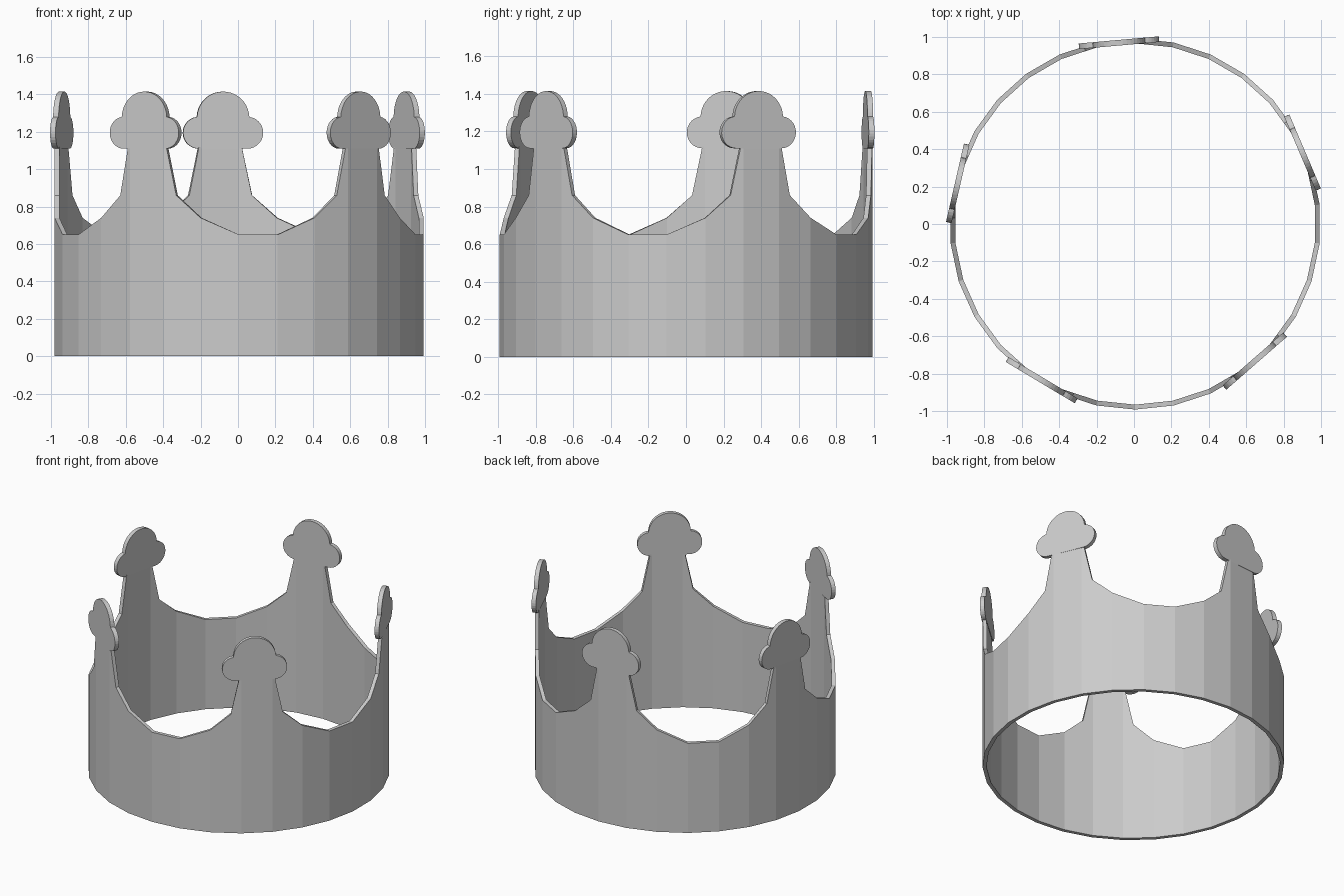
import bpy, bmesh
from math import radians, sin, cos
from mathutils import Vector, Matrix

if "Cube" in bpy.data.objects:
    bpy.data.objects.remove(bpy.data.objects["Cube"])

CX, R_OUT, THICK = 0.006, 0.992, 0.026
SPIKES = [24 + 72 * k for k in range(5)]


def make_object(name, bm):
    bmesh.ops.recalc_face_normals(bm, faces=bm.faces)
    me = bpy.data.meshes.new(name)
    bm.to_mesh(me)
    bm.free()
    ob = bpy.data.objects.new(name, me)
    bpy.context.collection.objects.link(ob)
    return ob


def polar(deg, r):
    return Vector((CX + r * cos(radians(deg)), r * sin(radians(deg)), 0))


# Band: 30-sided wall whose top edge rises into five spikes
def chord(t, side, r, mid):
    return polar(mid + side * 6, r).lerp(polar(mid + side * 18, r), t)


def column_places(mid, r):
    left = [(polar(mid - 30, r), 0.65)]
    steps = [(1, 0.74), (0.34, 0.86), (0.07, 1.12), (0, 1.12)]
    left += [(chord(t, -1, r, mid), z) for t, z in steps]
    right = [(chord(t, 1, r, mid), z) for t, z in reversed(steps)]
    return left + right + [(polar(mid + 30, r), 0.65)]


bm = bmesh.new()
columns = []
for mid in SPIKES:
    outer = column_places(mid, R_OUT)
    inner = column_places(mid, R_OUT - THICK)
    for (po, z), (pi, _) in zip(outer, inner):
        up = Vector((0, 0, z))
        columns.append([bm.verts.new(p) for p in (po, po + up, pi + up, pi)])
for a, b in zip(columns, columns[1:] + columns[:1]):
    for i in range(4):
        j = (i + 1) % 4
        bm.faces.new((a[i], b[i], b[j], a[j]))
make_object("crown_band", bm)


# Trefoil outline: two side lobes and a round top lobe
def arc(cx, cz, r, a0, a1, n):
    return [(cx + r * cos(radians(a0 + (a1 - a0) * i / n)),
             cz + r * sin(radians(a0 + (a1 - a0) * i / n))) for i in range(n + 1)]


right_lobe = arc(0.13, 1.195, 0.085, -90, 83, 14)
top_lobe = arc(0, 1.275, 0.14, 2, 178, 20)[1:-1]
outline = right_lobe + top_lobe + [(-x, z) for x, z in reversed(right_lobe)]

# Flat trefoil plates on the spikes
for k, mid in enumerate(SPIKES):
    bm = bmesh.new()
    d = 0.988
    face = bm.faces.new([bm.verts.new((d, x, z)) for x, z in outline])
    ext = bmesh.ops.extrude_face_region(bm, geom=[face])
    verts = [g for g in ext["geom"] if isinstance(g, bmesh.types.BMVert)]
    bmesh.ops.translate(bm, verts=verts, vec=(-0.03, 0, 0))
    if not face.is_valid or len(bm.faces) < len(outline) + 2:
        bm.faces.new([v for v in bm.verts if v not in verts])
    bm.transform(Matrix.Translation((CX, 0, 0)) @ Matrix.Rotation(radians(mid - 0.9), 4, "Z"))
    make_object(f"trefoil_{k + 1}", bm)
